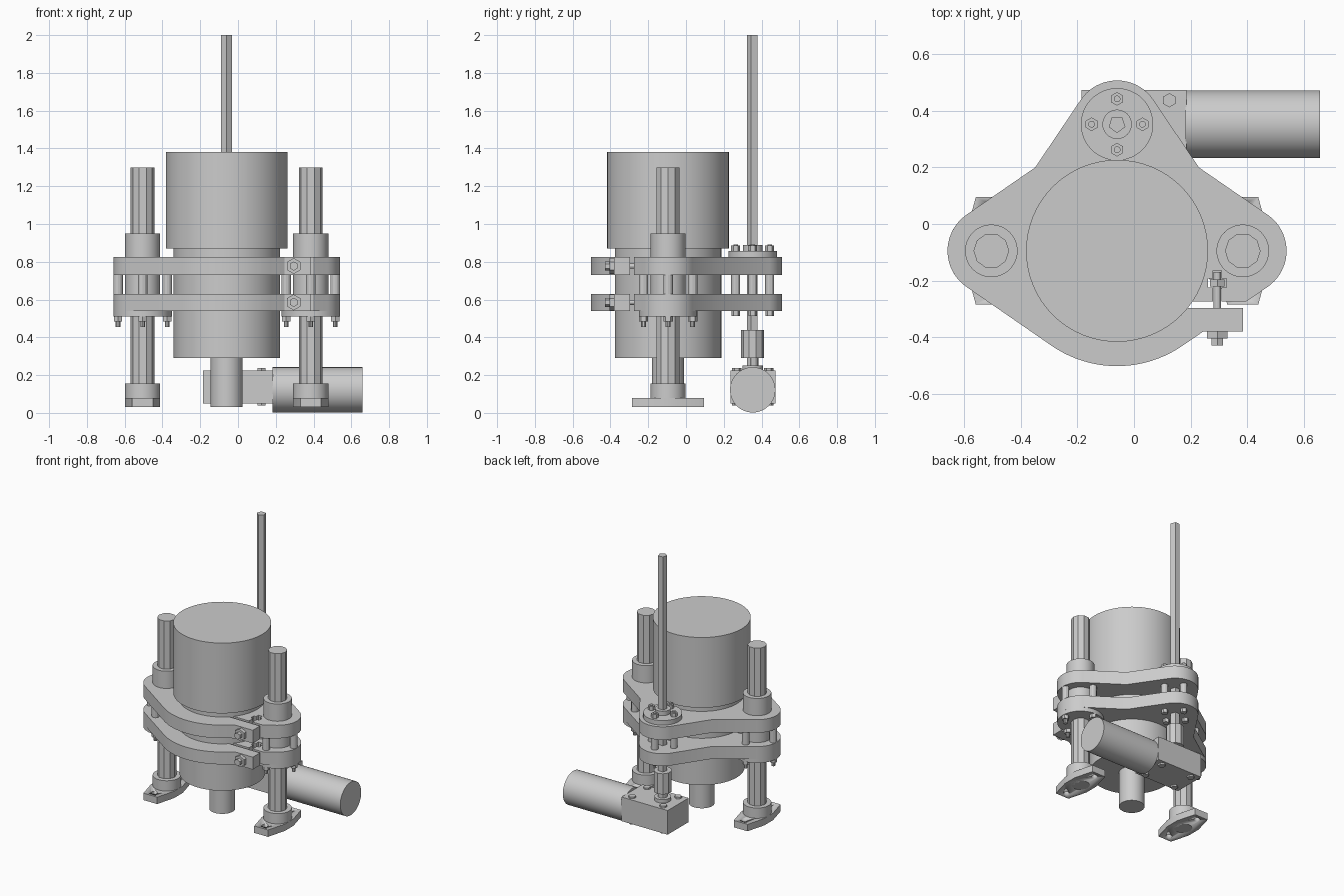
import bpy, bmesh
from math import cos, sin, radians, pi
from mathutils import Matrix, Vector

if "Cube" in bpy.data.objects:
    bpy.data.objects.remove(bpy.data.objects["Cube"])

GREY = (0.6, 0.6, 0.6, 1)
mat = bpy.data.materials.new("machine grey")
mat.use_nodes = True
mat.diffuse_color = GREY
mat.node_tree.nodes["Principled BSDF"].inputs["Base Color"].default_value = GREY


def finish(name, bm, smooth=False):
    bmesh.ops.recalc_face_normals(bm, faces=bm.faces[:])
    me = bpy.data.meshes.new(name)
    bm.to_mesh(me)
    bm.free()
    me.materials.append(mat)
    ob = bpy.data.objects.new(name, me)
    bpy.context.collection.objects.link(ob)
    if smooth:
        bpy.ops.object.select_all(action='DESELECT')
        ob.select_set(True)
        bpy.context.view_layer.objects.active = ob
        bpy.ops.object.shade_smooth_by_angle(angle=radians(25))
    return ob


def rod(name, start, end, r, sides=48, turn=0):
    """Prism or cylinder between two points; many sides are shaded smooth."""
    a, b = Vector(start), Vector(end)
    axis = b - a
    m = (Matrix.Translation((a + b) / 2) @ axis.to_track_quat('Z', 'Y').to_matrix().to_4x4()
         @ Matrix.Rotation(radians(turn), 4, 'Z'))
    bm = bmesh.new()
    bmesh.ops.create_cone(bm, cap_ends=True, segments=sides, radius1=r, radius2=r,
                          depth=axis.length, matrix=m)
    return finish(name, bm, sides > 12)


def post(name, xy, z0, z1, r, sides=48, turn=0):
    return rod(name, (*xy, z0), (*xy, z1), r, sides, turn)


def slab(name, pts, z0, z1):
    """Flat plate from an outline."""
    bm = bmesh.new()
    face = bm.faces.new([bm.verts.new((x, y, z0)) for x, y in pts])
    ext = bmesh.ops.extrude_face_region(bm, geom=[face])
    bmesh.ops.translate(bm, vec=(0, 0, z1 - z0),
                        verts=[v for v in ext["geom"] if isinstance(v, bmesh.types.BMVert)])
    return finish(name, bm, True)


def arc(c, r, a0, a1, n=20):
    steps = [radians(a0 + (a1 - a0) * i / n) for i in range(n + 1)]
    return [(c[0] + r * cos(t), c[1] + r * sin(t)) for t in steps]


def around(c, r):
    return [(c[0] + r * cos(k * pi / 2), c[1] + r * sin(k * pi / 2)) for k in range(4)]


MID = (-0.06, -0.095)
COLUMNS = {"right": (-0.505, -0.095), "left": (0.385, -0.095)}
SCREW = (-0.06, 0.353)

# Central spindle body
post("spindle_upper_body", MID, 0.87, 1.38, 0.322, 64)
post("spindle_lower_body", MID, 0.29, 0.88, 0.282, 64)
post("spindle_nose", MID, 0.03, 0.30, 0.085)

# Clamp plate outline: side lobes, front bow, split lug with nut slot, back lobe
slot = [(0.28, -0.275), (0.28, -0.225), (0.262, -0.225), (0.262, -0.193),
        (0.28, -0.193), (0.28, -0.165)]
slot += [(0.59 - x, y) for x, y in reversed(slot)]
outline = (arc(COLUMNS["right"], 0.155, 125, 235)
           + arc(MID, 0.408, 235, 305)
           + [(0.246, -0.38), (0.385, -0.38), (0.385, -0.297), (0.12, -0.297), (0.12, -0.275)]
           + slot + [(0.396, -0.275)]
           + arc(COLUMNS["left"], 0.155, 305, 415)
           + [(0.23, 0.2)]
           + arc(SCREW, 0.155, 34.4, 145.6)
           + [(-0.35, 0.2)])

for level, z0, z1 in (("lower", 0.54, 0.63), ("upper", 0.73, 0.825)):
    slab(level + "_clamp_plate", outline, z0, z1)
    zm = (z0 + z1) / 2
    for part, y0, y1, r, sides in (("bolt", -0.43, -0.17, 0.013, 12), ("head", -0.43, -0.405, 0.024, 6),
                                   ("washer", -0.405, -0.38, 0.042, 6), ("nut", -0.222, -0.196, 0.03, 6)):
        rod(f"{level}_clamp_{part}", (0.295, y0, zm), (0.295, y1, zm), r, sides)

# Guide columns with bushings, flanges, bolts and feet
for side, (cx, cy) in COLUMNS.items():
    c = (cx, cy)
    post(side + "_column", c, 0.03, 1.30, 0.063, 10, 18)
    post(side + "_bushing", c, 0.52, 0.95, 0.093)
    post(side + "_bushing_flange", c, 0.51, 0.54, 0.155)
    post(side + "_foot_collar", c, 0.075, 0.155, 0.093)
    for p in around(c, 0.13):
        post(side + "_flange_spacer", p, 0.54, 0.74, 0.025, 12)
        post(side + "_flange_nut", p, 0.483, 0.51, 0.025, 6)
        post(side + "_flange_bolt_end", p, 0.455, 0.49, 0.013, 10)
    quarter = [(0.093, 0.05), (0.055, 0.19)]
    half = quarter + [(-x, y) for x, y in reversed(quarter)]
    foot = half + [(-x, -y) for x, y in half]
    plate = slab(side + "_foot_plate", [(cx + x, cy + y) for x, y in foot], 0.03, 0.08)
    for s in (-1, 1):
        cutter = post(side + "_foot_hole_cutter", (cx, cy + s * 0.145), 0, 0.12, 0.022, 16)
        cutter.hide_render = True
        cutter.hide_viewport = True
        cutter.display_type = 'WIRE'
        mod = plate.modifiers.new("hole", 'BOOLEAN')
        mod.operation = 'DIFFERENCE'
        mod.object = cutter

# Lead screw, its flanged nut and the coupling
post("lead_screw", SCREW, 0.25, 2.0, 0.031, 5)
post("screw_nut_flange", SCREW, 0.825, 0.858, 0.128)
post("screw_nut_hub", SCREW, 0.85, 0.89, 0.052, 24)
post("screw_coupling", SCREW, 0.29, 0.44, 0.061, 10)
post("gearbox_shaft_collar", SCREW, 0.22, 0.25, 0.055, 24)
post("gearbox_shaft", SCREW, 0.24, 0.30, 0.031, 12)
for p in around(SCREW, 0.09):
    post("screw_flange_nut", p, 0.858, 0.885, 0.024, 6)
    post("screw_flange_bolt_end", p, 0.87, 0.892, 0.012, 10)
    post("screw_flange_spacer", p, 0.63, 0.74, 0.024, 12)
    post("screw_flange_bolt_head", p, 0.513, 0.54, 0.022, 6)

# Gearbox and motor
slab("gearbox", [(-0.185, 0.235), (0.185, 0.235), (0.185, 0.475), (-0.185, 0.475)], 0.05, 0.225)
for x in (-0.125, 0.125):
    for y in (0.268, 0.438):
        post("gearbox_bolt", (x, y), 0.038, 0.237, 0.025, 6)
rod("motor", (0.183, SCREW[1], 0.122), (0.658, SCREW[1], 0.122), 0.12, 64)
